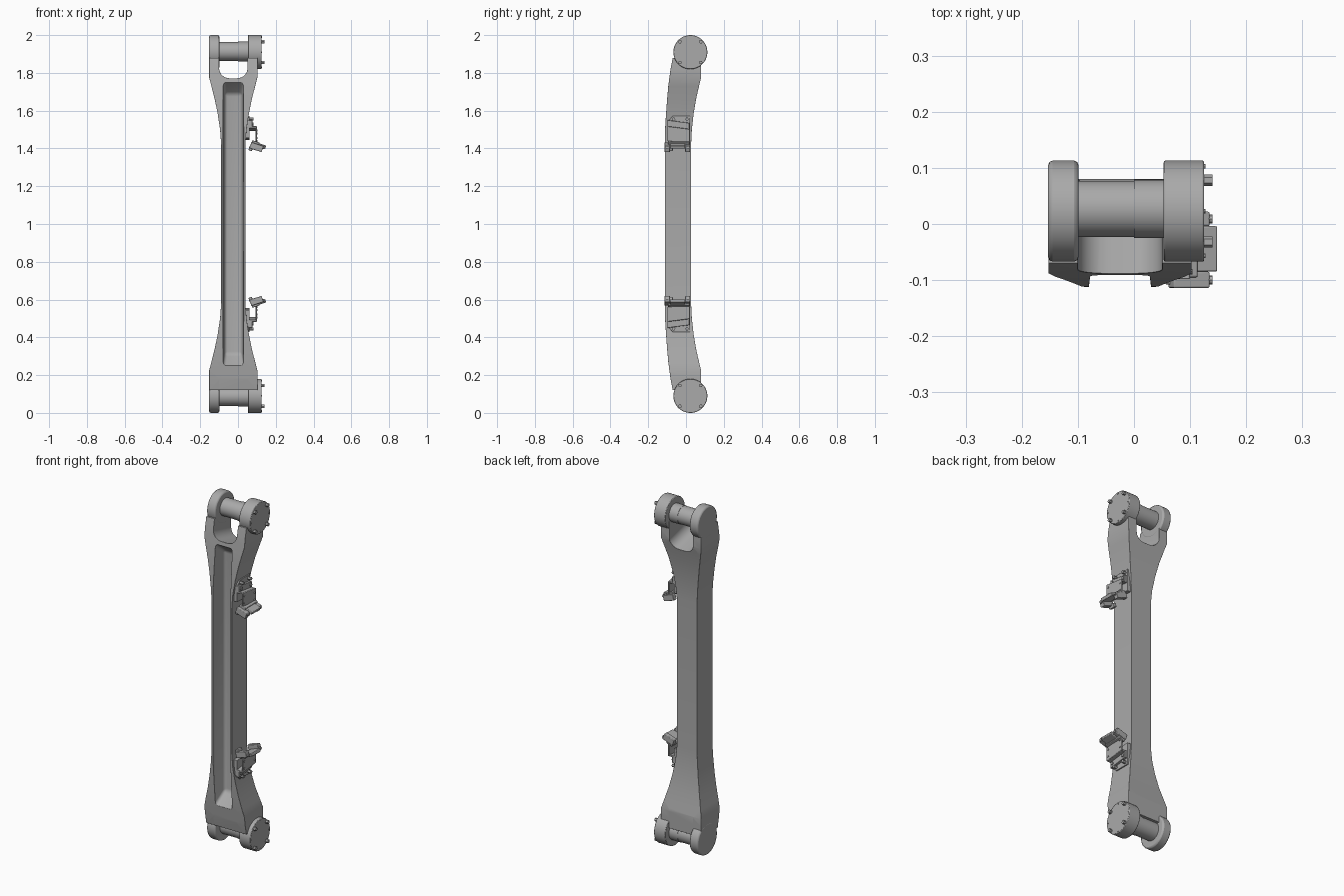
import bpy, bmesh, math
from mathutils import Matrix, Vector

cube = bpy.data.objects.get("Cube")
if cube:
    bpy.data.objects.remove(cube, do_unlink=True)

steel = bpy.data.materials.new("grey_steel")
steel.use_nodes = True
GREY = (0.4, 0.4, 0.4, 1)
steel.diffuse_color = GREY
steel.node_tree.nodes["Principled BSDF"].inputs["Base Color"].default_value = GREY

CX = -0.025                      # centre line of the link body
PIN_Y, PIN_Z = 0.023, 1.91       # upper pin centre


def finish(bm, name, flip=False, bevel=0.0):
    """Turn a bmesh into an object, optionally mirrored to the lower end."""
    if flip:
        bm.transform(Matrix.Translation((0, 0, 2)) @ Matrix.Scale(-1, 4, (0, 0, 1)))
    bmesh.ops.recalc_face_normals(bm, faces=bm.faces[:])
    mesh = bpy.data.meshes.new(name)
    bm.to_mesh(mesh)
    bm.free()
    mesh.materials.append(steel)
    ob = bpy.data.objects.new(name, mesh)
    bpy.context.collection.objects.link(ob)
    if bevel:
        add_bevel(ob, bevel)
    smooth(ob)
    return ob


def add_bevel(ob, width):
    mod = ob.modifiers.new("edge_bevel", "BEVEL")
    mod.width, mod.segments = width, 2
    mod.limit_method, mod.angle_limit = "ANGLE", math.radians(40)


def smooth(ob):
    bpy.ops.object.select_all(action="DESELECT")
    ob.select_set(True)
    bpy.context.view_layer.objects.active = ob
    bpy.ops.object.shade_smooth_by_angle(angle=math.radians(35))


def loft(rings):
    """Skin a closed solid through rings of equal point count."""
    bm = bmesh.new()
    loops = [[bm.verts.new(p) for p in ring] for ring in rings]
    n = len(loops[0])
    for a, b in zip(loops, loops[1:]):
        for i in range(n):
            j = (i + 1) % n
            bm.faces.new((a[i], a[j], b[j], b[i]))
    bm.faces.new(loops[0])
    bm.faces.new(loops[-1])
    bmesh.ops.recalc_face_normals(bm, faces=bm.faces[:])
    return bm


def box(name, lo, hi, flip=False, tilt=0.0, bevel=0.003):
    lo, hi = Vector(lo), Vector(hi)
    bm = bmesh.new()
    bmesh.ops.create_cube(bm, size=1)
    bm.transform(Matrix.Translation((lo + hi) / 2) @ Matrix.Rotation(tilt, 4, "Y")
                 @ Matrix.Diagonal((*(hi - lo), 1)))
    return finish(bm, name, flip, bevel)


def rod(name, x0, x1, y, z, r, sides=48, flip=False, bevel=0.0):
    """Cylinder lying along x."""
    bm = bmesh.new()
    bmesh.ops.create_cone(bm, cap_ends=True, segments=sides, radius1=r, radius2=r,
                          depth=x1 - x0)
    bm.transform(Matrix.Translation(((x0 + x1) / 2, y, z))
                 @ Matrix.Rotation(math.pi / 2, 4, "Y"))
    return finish(bm, name, flip, bevel)


def plate(name, outline, x0, x1, flip):
    """Side plate from a (y, z) outline."""
    return finish(loft([[(x, y, z) for y, z in outline] for x in (x0, x1)]),
                  name, flip, 0.002)


# Link body: height, half width, front, back
half = [(1.42, .064, -.112, .027), (1.50, .070, -.111, .031),
        (1.58, .082, -.106, .040), (1.66, .098, -.100, .053),
        (1.73, .116, -.094, .069), (1.775, .1275, -.088, .080),
        (1.82, .1275, -.082, .080), (1.88, .1275, -.070, .080)]
stations = [(2 - z, w, f, b) for z, w, f, b in reversed(half)] + half
body = finish(loft([[(CX - w, f, z), (CX + w, f, z), (CX + w, b, z), (CX - w, b, z)]
                    for z, w, f, b in stations]), "link_body")
cutters = []

# Drafted front channel
rings = []
for y, hw, hz in ((-.118, .056, .772), (-.02, .045, .69)):
    rings.append([(CX + sx * hw, y, 1 + sz * hz)
                  for sx, sz in ((-1, -1), (1, -1), (1, 1), (-1, 1))])
bm = loft(rings)
edges = [e for e in bm.edges if any(v.co.y > -.1 for v in e.verts)]
bmesh.ops.bevel(bm, geom=edges, offset=.015, segments=4, profile=.5, affect="EDGES")
cutters.append(finish(bm, "channel_cutter"))

# Rounded fork slots, leaning with the arms
R, SLOT_W, SLOT_Z = .055, .075, 1.772
slot = [(CX - SLOT_W, 2.2)]
for side, start in ((-1, 180), (1, 270)):
    for k in range(9):
        a = math.radians(start + 90 * k / 8)
        slot.append((CX + side * (SLOT_W - R) + R * math.cos(a),
                     SLOT_Z + R + R * math.sin(a)))
slot.append((CX + SLOT_W, 2.2))
for flip in (False, True):
    bm = loft([[(x, y, z - .25 * (y + .09)) for x, z in slot] for y in (-.2, .25)])
    cutters.append(finish(bm, "fork_cutter", flip))

for c in cutters:
    c.hide_render = True
    mod = body.modifiers.new("cut", "BOOLEAN")
    mod.operation, mod.solver, mod.object = "DIFFERENCE", "EXACT", c
    bpy.context.view_layer.objects.active = body
    bpy.ops.object.modifier_apply(modifier=mod.name)
for c in cutters:
    bpy.data.objects.remove(c, do_unlink=True)
add_bevel(body, .004)
smooth(body)

for flip, end in ((False, "upper"), (True, "lower")):
    # Fork eyes and the pin between them
    rod(f"{end}_plain_eye", -.153, -.099, PIN_Y, PIN_Z, .09, 64, flip, .008)
    rod(f"{end}_bolted_eye", .053, .125, PIN_Y, PIN_Z, .09, 64, flip, .003)
    rod(f"{end}_pin", -.11, 0, PIN_Y + .004, PIN_Z + .003, .050, 48, flip)
    rod(f"{end}_pin_sleeve", 0, .06, PIN_Y + .004, PIN_Z + .003, .052, 48, flip)
    for i in range(4):
        a = math.radians(45 + 90 * i)
        rod(f"{end}_eye_bolt", .12, .14, PIN_Y + .078 * math.cos(a),
            PIN_Z + .078 * math.sin(a), .010, 6, flip)
        rod(f"{end}_eye_rivet", .12, .127, PIN_Y + .08 * math.cos(a + .785),
            PIN_Z + .08 * math.sin(a + .785), .004, 8, flip)

    # Side bracket: mounting plate, pad, cover
    plate(f"{end}_bracket_mount",
          [(-.098, 1.455), (.022, 1.445), (.022, 1.572), (-.07, 1.572), (-.098, 1.54)],
          .036, .062, flip)
    plate(f"{end}_bracket_pad",
          [(-.098, 1.515), (.018, 1.50), (.018, 1.535), (-.098, 1.55)],
          .055, .076, flip)
    plate(f"{end}_bracket_shelf",
          [(-.098, 1.508), (.018, 1.493), (.018, 1.503), (-.098, 1.518)],
          .055, .099, flip)
    plate(f"{end}_bracket_cover",
          [(-.098, 1.44), (.02, 1.425), (.02, 1.502), (-.098, 1.517)],
          .092, .100, flip)
    for y, z in ((-.065, 1.555), (.005, 1.555), (.005, 1.52), (-.08, 1.53)):
        rod(f"{end}_bracket_bolt", .055, .082, y, z, .009, 6, flip)
    for y, z in ((-.085, 1.495), (-.085, 1.455), (.008, 1.48), (.008, 1.44)):
        rod(f"{end}_cover_rivet", .095, .104, y, z, .005, 8, flip)

    # Tilted clamp below the cover
    tilt = math.radians(18)
    box(f"{end}_clamp_bar", (.085, -.085, 1.407), (.148, -.004, 1.425), flip, tilt)
    box(f"{end}_clamp_hinge", (.072, -.095, 1.418), (.112, .018, 1.438), flip, tilt)
    for y0, y1 in ((-.114, -.085), (-.004, .022)):
        box(f"{end}_clamp_lug", (.064, y0, 1.390), (.132, y1, 1.424), flip, tilt)
        rod(f"{end}_clamp_bolt", .12, .14, (y0 + y1) / 2, 1.405, .008, 8, flip)
    box(f"{end}_clamp_foot", (.058, -.108, 1.388), (.078, -.07, 1.412), flip, tilt)
